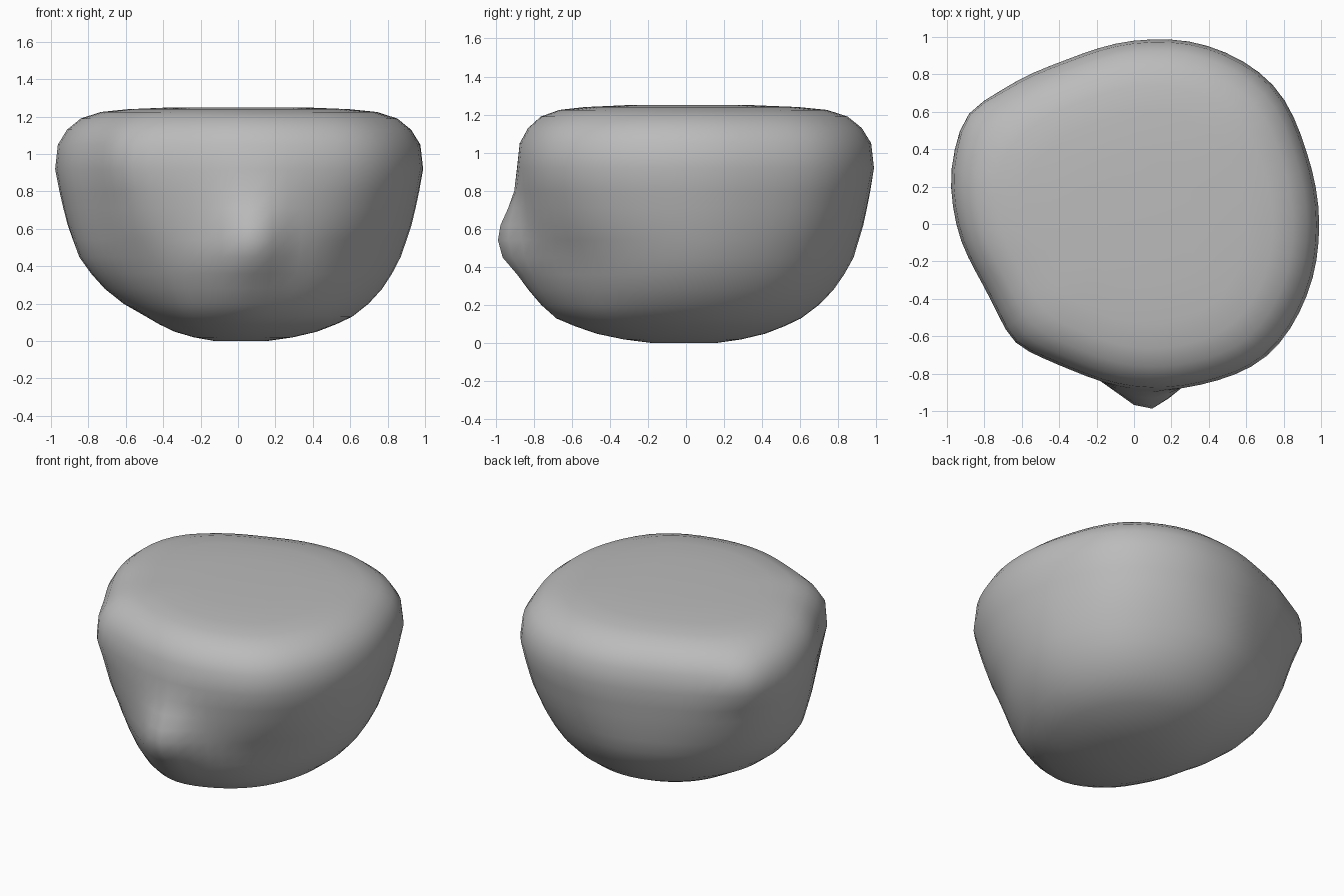
import bpy
import bmesh
import math

if "Cube" in bpy.data.objects:
    bpy.data.objects.remove(bpy.data.objects["Cube"], do_unlink=True)

# Stone colour
stone = bpy.data.materials.new("stone_grey")
stone.use_nodes = True
grey = (0.5, 0.5, 0.5, 1)
stone.diffuse_color = grey
shader = stone.node_tree.nodes["Principled BSDF"]
shader.inputs["Base Color"].default_value = grey
shader.inputs["Roughness"].default_value = 0.8

# Polar outlines of the boulder, counter-clockwise from the model's left side
LOW = [.61, .62, .63, .62, .6, .57, .54, .51, .49, .5, .54, .62, .68, .67, .65, .62]
MID = [.87, .88, .9, .89, .88, .86, .87, .88, .84, .77, .75, .8, .91, .86, .83, .85]
RIM = [.99, 1, 1.05, 1.03, .98, .95, 1, 1.03, .95, .87, .88, .85, .88, .93, 1, 1]

# Each level: height, lower outline, upper outline, blend between them, scale
LEVELS = [
    (0, LOW, LOW, 0, .25), (.02, LOW, LOW, 0, .48), (.05, LOW, LOW, 0, .69),
    (.09, LOW, LOW, 0, .86), (.13, LOW, LOW, 0, 1),
    (.2, LOW, MID, .34, 1), (.28, LOW, MID, .62, 1), (.36, LOW, MID, .82, 1),
    (.45, MID, MID, 0, 1), (.54, MID, RIM, .26, 1), (.62, MID, RIM, .48, 1),
    (.71, MID, RIM, .66, 1), (.8, MID, RIM, .82, 1), (.92, RIM, RIM, 0, 1),
    (1.05, RIM, RIM, 0, .985), (1.13, RIM, RIM, 0, .935), (1.19, RIM, RIM, 0, .86),
    (1.225, RIM, RIM, 0, .75), (1.24, RIM, RIM, 0, .6), (1.25, RIM, RIM, 0, .35),
]
SIDES = 64


def radius_at(outline, angle):
    """Smooth periodic interpolation of an outline."""
    count = len(outline)
    place = angle / math.tau * count
    first = int(place)
    t = place - first
    a, b, c, d = (outline[(first + k) % count] for k in (-1, 0, 1, 2))
    slope_b, slope_c = (c - a) / 2, (d - b) / 2
    rise = c - b
    return b + t * (slope_b + t * (3 * rise - 2 * slope_b - slope_c
                                   + t * (slope_b + slope_c - 2 * rise)))


def bump(angle, z, centre, width, height, spread):
    """Local bulge around one direction and height."""
    across = (angle - math.radians(centre)) / math.radians(width)
    along = (z - height) / spread
    return math.exp(-across ** 2 - along ** 2)


bm = bmesh.new()
rings = []
for z, lower, upper, blend, scale in LEVELS:
    ring = []
    for i in range(SIDES):
        angle = math.tau * i / SIDES
        r = radius_at(lower, angle) * (1 - blend) + radius_at(upper, angle) * blend
        r *= scale
        # Blunt nose at the front and the two sharp upper corners
        r += .09 * bump(angle, z, 275, 9, .56, .17)
        r += .05 * bump(angle, z, 146, 9, 1, .15)
        r += .02 * bump(angle, z, 225, 8, 1, .15)
        ring.append(bm.verts.new((r * math.cos(angle), r * math.sin(angle), z)))
    rings.append(ring)

# Skin between rings, then caps
for below, above in zip(rings, rings[1:]):
    for i in range(SIDES):
        j = (i + 1) % SIDES
        bm.faces.new((below[i], below[j], above[j], above[i]))
bm.faces.new(reversed(rings[0]))
bm.faces.new(rings[-1])
bmesh.ops.recalc_face_normals(bm, faces=bm.faces)

mesh = bpy.data.meshes.new("boulder")
bm.to_mesh(mesh)
bm.free()
mesh.materials.append(stone)
boulder = bpy.data.objects.new("boulder", mesh)
bpy.context.collection.objects.link(boulder)

bpy.context.view_layer.objects.active = boulder
boulder.select_set(True)
bpy.ops.object.shade_smooth_by_angle(angle=math.radians(50))
